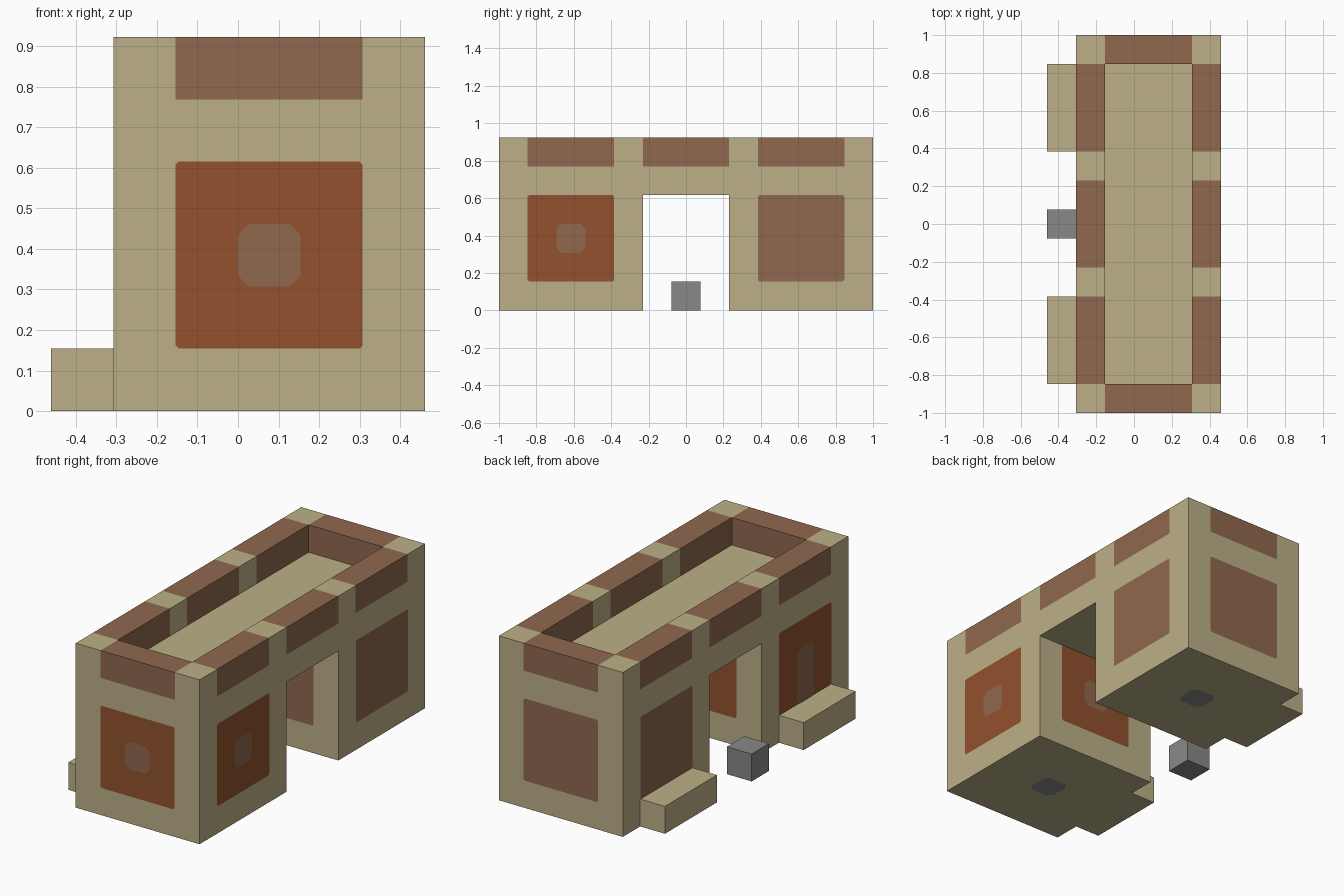
import bpy
import bmesh
from mathutils import Vector

if "Cube" in bpy.data.objects:
    bpy.data.objects.remove(bpy.data.objects["Cube"], do_unlink=True)

U = 2 / 13  # one building block


def material(name, rgb):
    linear = [((c / 255 + 0.055) / 1.055) ** 2.4 for c in rgb] + [1]
    mat = bpy.data.materials.new(name)
    mat.use_nodes = True
    mat.diffuse_color = linear
    mat.node_tree.nodes["Principled BSDF"].inputs["Base Color"].default_value = linear
    return mat


SAND = material("sand", (188, 176, 135))
BROWN = material("brown", (144, 104, 78))
RUST = material("rust", (146, 81, 45))
GREY = material("grey", (136, 136, 136))


def finish(name, bm, mat):
    mesh = bpy.data.meshes.new(name)
    bm.to_mesh(mesh)
    bm.free()
    mesh.materials.append(mat)
    bpy.context.collection.objects.link(bpy.data.objects.new(name, mesh))


def box(name, xs, ys, zs, mat):
    """Box between pairs of limits, given in blocks."""
    bm = bmesh.new()
    bmesh.ops.create_cube(bm, size=1)
    for v in bm.verts:
        v.co = Vector([((lo + hi) / 2 + c * (hi - lo)) * U
                       for c, (lo, hi) in zip(v.co, (xs, ys, zs))])
    finish(name, bm, mat)


def panel(name, axis, side, pos, a, b, mat, cut=0.05, lift=0.002):
    """Flat panel with clipped corners on a wall; a and b are its limits in blocks."""
    (a0, a1), (b0, b1) = a, b
    outline = [(a0 + cut, b0), (a1 - cut, b0), (a1, b0 + cut), (a1, b1 - cut),
               (a1 - cut, b1), (a0 + cut, b1), (a0, b1 - cut), (a0, b0 + cut)]
    bm = bmesh.new()
    verts = []
    for p, q in outline:
        co = [p * U, q * U]
        co.insert(axis, pos * U + side * lift)
        verts.append(bm.verts.new(co))
    face = bm.faces.new(verts)
    face.normal_update()
    if face.normal[axis] * side < 0:
        face.normal_flip()
    finish(name, bm, mat)


# Body: archway profile extruded across the width
profile = [(-6.5, 0), (-1.5, 0), (-1.5, 4), (1.5, 4),
           (1.5, 0), (6.5, 0), (6.5, 5), (-6.5, 5)]
bm = bmesh.new()
base = bm.faces.new([bm.verts.new((-2 * U, y * U, z * U)) for y, z in profile])
ext = bmesh.ops.extrude_face_region(bm, geom=[base], use_keep_orig=True)
bmesh.ops.translate(bm, vec=(5 * U, 0, 0),
                    verts=[g for g in ext["geom"] if isinstance(g, bmesh.types.BMVert)])
bmesh.ops.recalc_face_normals(bm, faces=bm.faces)
finish("body", bm, SAND)

# Parapet: alternating posts and brown rails around the roof
stops = [-6.5, -5.5, -2.5, -1.5, 1.5, 2.5, 5.5, 6.5]
for label, xs in (("right", (-2, -1)), ("left", (2, 3))):
    for i, ys in enumerate(zip(stops, stops[1:])):
        kind, mat = (("rail", BROWN) if i % 2 else ("post", SAND))
        box(f"{label}_parapet_{kind}_{i}", xs, ys, (5, 6), mat)
for label, ys in (("front", (-6.5, -5.5)), ("back", (5.5, 6.5))):
    box(f"{label}_parapet_rail", (-1, 2), ys, (5, 6), BROWN)

# Doorsteps and loose block beside the arch
for label, ys in (("front", (-5.5, -2.5)), ("back", (2.5, 5.5))):
    box(f"{label}_doorstep", (-3, -2), ys, (0, 1), SAND)
box("loose_block", (-3, -2), (-0.5, 0.5), (0, 1), GREY)

# Wall panels: rust with a brown centre on the front block, plain brown on the back one
for label, sign, mat in (("front", -1, RUST), ("back", 1, BROWN)):
    mid = 4 * sign
    walls = [("left", 0, 1, 3, mid), ("right", 0, -1, -2, mid),
             ("outer", 1, sign, 6.5 * sign, 0.5), ("arch", 1, -sign, 1.5 * sign, 0.5)]
    for wall, axis, side, pos, c in walls:
        panel(f"{label}_{wall}_panel", axis, side, pos, (c - 1.5, c + 1.5), (1, 4), mat)
        if mat is RUST:
            bottom = 1 if wall == "right" else 2  # doorway above the step
            panel(f"{label}_{wall}_opening", axis, side, pos, (c - 0.5, c + 0.5),
                  (bottom, 3), BROWN, cut=0.17, lift=0.004)
    panel(f"{label}_floor_patch", 2, -1, 0, (0, 1), (mid - 0.5, mid + 0.5),
          GREY, cut=0.17, lift=0.001)
